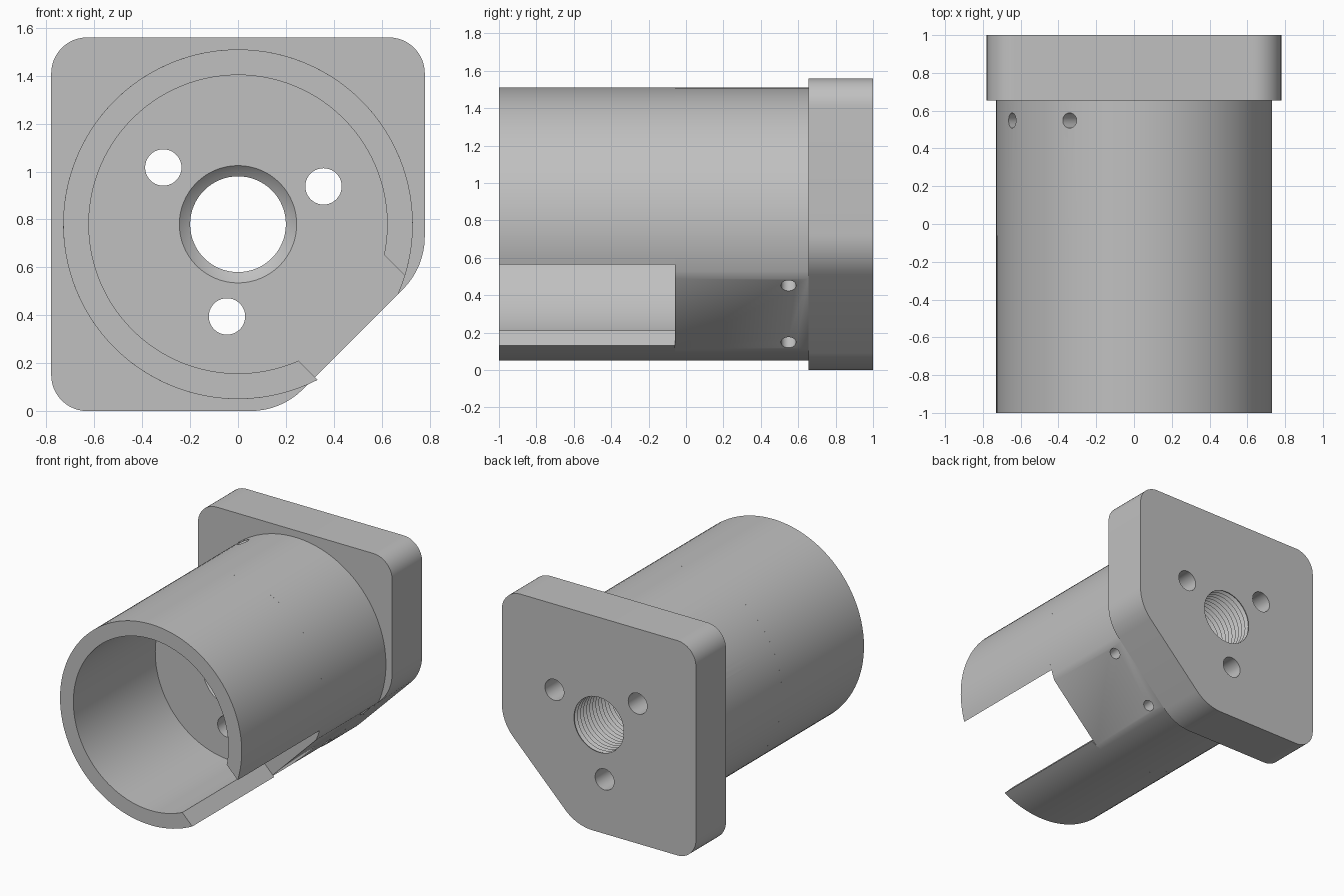
import bpy, bmesh, math
from math import radians, cos, sin, asin, acos, degrees

AXIS_Z = 0.78
R_OUT, R_IN = 0.73, 0.623
FLAT = 0.679                       # distance of the slanted flat from the axis
Y_FRONT, Y_FLOOR, Y_FLANGE, Y_BACK = -1.0, -0.06, 0.655, 1.0

cube = bpy.data.objects.get("Cube")
if cube:
    bpy.data.objects.remove(cube)

metal = bpy.data.materials.new("plain grey metal")
metal.use_nodes = True
metal.diffuse_color = (0.53, 0.53, 0.53, 1)
for node in metal.node_tree.nodes:
    if node.type == 'BSDF_PRINCIPLED':
        node.inputs["Base Color"].default_value = metal.diffuse_color


def arc(r, a0, a1, n, cx=0.0, cz=AXIS_Z):
    """Points of an arc in the x-z plane, angles in degrees."""
    angles = [radians(a0 + (a1 - a0) * i / n) for i in range(n + 1)]
    return [(cx + r * cos(a), cz + r * sin(a)) for a in angles]


def finish(name, bm):
    bmesh.ops.recalc_face_normals(bm, faces=bm.faces)
    mesh = bpy.data.meshes.new(name)
    bm.to_mesh(mesh)
    bm.free()
    obj = bpy.data.objects.new(name, mesh)
    bpy.context.collection.objects.link(obj)
    mesh.materials.append(metal)
    return obj


def prism(name, outline, y0, y1):
    """Extrude an x-z outline along y."""
    bm = bmesh.new()
    face = bm.faces.new([bm.verts.new((x, y0, z)) for x, z in outline])
    ext = bmesh.ops.extrude_face_region(bm, geom=[face])
    moved = [g for g in ext["geom"] if isinstance(g, bmesh.types.BMVert)]
    bmesh.ops.translate(bm, verts=moved, vec=(0, y1 - y0, 0))
    return finish(name, bm)


def lathe(name, profile, n=64):
    """Closed solid of revolution about the bore axis from (radius, y) pairs."""
    bm = bmesh.new()
    rings = [[bm.verts.new((x, y, z)) for x, z in arc(r, 0, 360, n)[:-1]]
             for r, y in profile]
    for a, b in zip(rings, rings[1:]):
        for i in range(n):
            j = (i + 1) % n
            bm.faces.new((a[i], a[j], b[j], b[i]))
    bm.faces.new(rings[0])
    bm.faces.new(rings[-1])
    return finish(name, bm)


def cut(obj, cutters):
    for c in cutters:
        mod = obj.modifiers.new("cut", 'BOOLEAN')
        mod.operation, mod.solver, mod.object = 'DIFFERENCE', 'EXACT', c
        bpy.context.view_layer.objects.active = obj
        bpy.ops.object.modifier_apply(modifier=mod.name)


# Sleeve: tube with a parallel-sided slot opening down and to the left
def slot_ends(r):
    return (-45 + degrees(asin(0.341 / r)), 315 - degrees(asin(0.224 / r)))


o0, o1 = slot_ends(R_OUT)
i0, i1 = slot_ends(R_IN)
sleeve = prism("slotted_sleeve", arc(R_OUT, o0, o1, 96) + arc(R_IN, i1, i0, 96),
               Y_FRONT, Y_FLOOR)

# Solid barrel with a slanted flat
half = degrees(acos(FLAT / R_OUT))
barrel = prism("barrel", arc(R_OUT, -45 + half, 315 - half, 96), Y_FLOOR, Y_FLANGE)

# Flange: rounded square with one corner cut off
side = 0.63
outline = (arc(0.31, -90, -45, 8, 0.052, 0.31) + arc(0.31, -45, 0, 8, 0.47, 0.728)
           + arc(0.15, 0, 90, 12, side, 1.41) + arc(0.15, 90, 180, 12, -side, 1.41)
           + arc(0.15, 180, 270, 12, -side, 0.15))
flange = prism("flange", outline, Y_FLANGE, Y_BACK)

# Threaded centre bore with a chamfered mouth
profile = [(0.265, -0.08), (0.225, -0.04)]
pitch, turns = 0.035, 31
for k in range(turns):
    y = -0.04 + k * pitch
    profile += [(0.2, y + pitch / 2), (0.225, y + pitch)]
while profile[-1][1] > Y_BACK - 0.01:
    profile.pop()
profile += [(0.2, Y_BACK - 0.005), (0.2, Y_BACK + 0.1)]
cutters = [lathe("bore_cutter", profile)]

# Three bolt holes around the bore
for x, z in ((-0.312, 1.017), (0.357, 0.938), (-0.046, 0.395)):
    cutters.append(prism("bolt_hole_cutter", arc(0.076, 0, 360, 40, x, z)[:-1],
                         Y_FLOOR - 0.1, Y_BACK + 0.1))

# Two cross holes square to the flat
cross = []
for t in (-0.215, 0.215):
    bpy.ops.mesh.primitive_cylinder_add(
        vertices=32, radius=0.04, depth=2, rotation=(0, radians(135), 0),
        location=(t * cos(radians(45)), 0.548, AXIS_Z + t * sin(radians(45))))
    cross.append(bpy.context.object)

cut(barrel, cutters + cross)
cut(flange, cutters)
for c in cutters + cross:
    bpy.data.objects.remove(c)

for obj in (sleeve, barrel, flange):
    bpy.ops.object.select_all(action='DESELECT')
    obj.select_set(True)
    bpy.context.view_layer.objects.active = obj
    bpy.ops.object.shade_smooth_by_angle(angle=radians(25))
